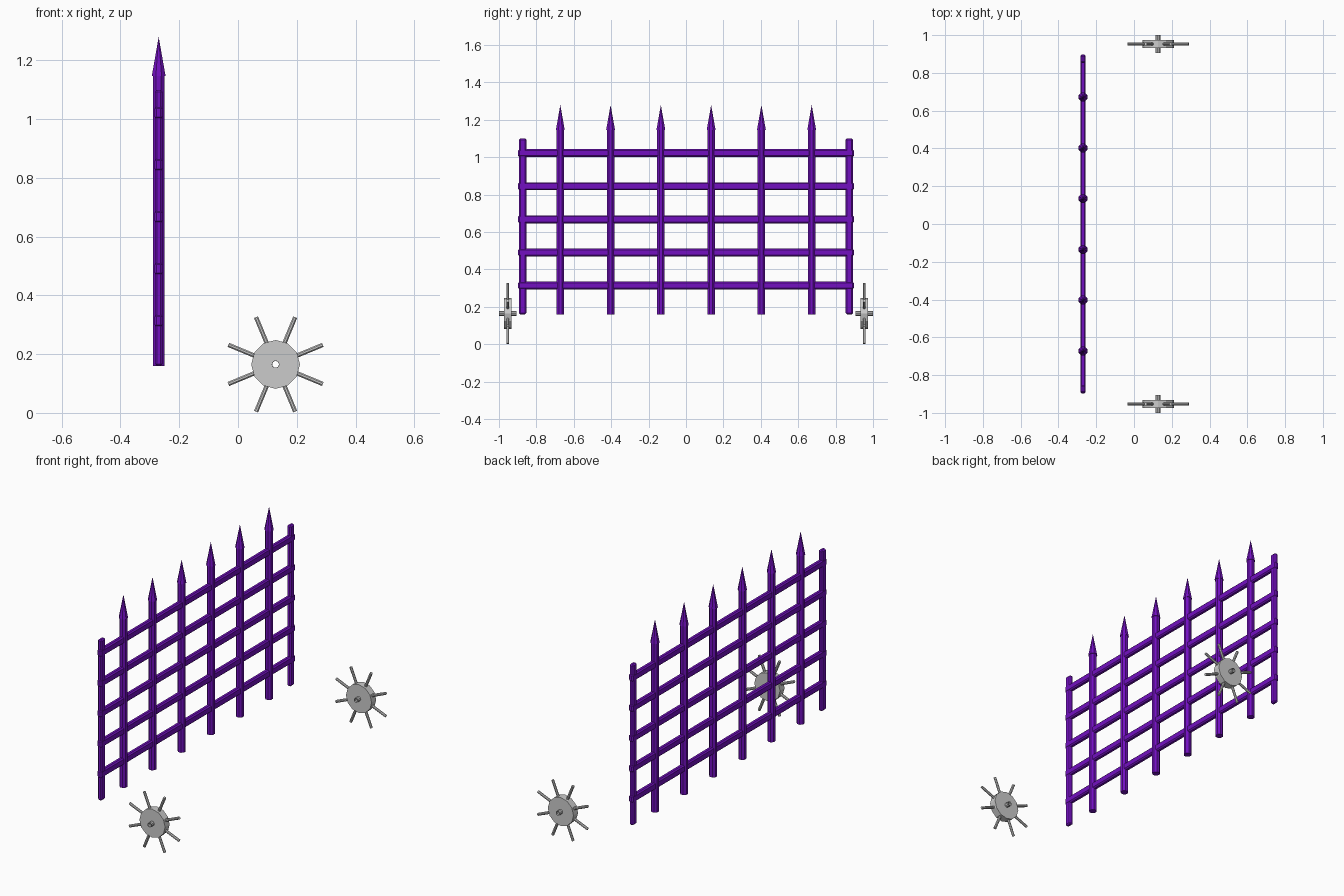
import bpy, bmesh, math
from mathutils import Matrix, Vector

if "Cube" in bpy.data.objects:
    bpy.data.objects.remove(bpy.data.objects["Cube"])

purple = bpy.data.materials.new("purple_metal")
purple.diffuse_color = (0.17, 0.005, 0.53, 1)
purple.use_nodes = True
purple.node_tree.nodes["Principled BSDF"].inputs["Base Color"].default_value = purple.diffuse_color
FX = -0.27                       # plane of the fence
WX, WZ = 0.128, 0.165            # wheel centre


def finish(bm, name, mat=None):
    bmesh.ops.recalc_face_normals(bm, faces=bm.faces)
    me = bpy.data.meshes.new(name)
    bm.to_mesh(me)
    bm.free()
    ob = bpy.data.objects.new(name, me)
    bpy.context.collection.objects.link(ob)
    if mat:
        me.materials.append(mat)
    return ob


def bar(name, centre, size):
    """Flat bar with chamfered edges."""
    bm = bmesh.new()
    bmesh.ops.create_cube(bm, size=1)
    bmesh.ops.scale(bm, vec=size, verts=bm.verts)
    bmesh.ops.bevel(bm, geom=list(bm.edges), offset=0.007, segments=1, affect='EDGES')
    bmesh.ops.translate(bm, vec=centre, verts=bm.verts)
    return finish(bm, name, purple)


def cone(bm, r1, r2, z0, z1, sides, xform=Matrix()):
    m = xform @ Matrix.Translation((0, 0, (z0 + z1) / 2)) @ Matrix.Rotation(math.pi / sides, 4, 'Z')
    bmesh.ops.create_cone(bm, cap_ends=True, segments=sides, radius1=r1,
                          radius2=r2, depth=z1 - z0, matrix=m)


# Fence end posts and rails
for i, y in enumerate((-0.873, 0.873)):
    bar(f"end_post_{i + 1}", (FX, y, 0.63), (0.026, 0.04, 0.94))
for i in range(5):
    bar(f"rail_{i + 1}", (FX, 0, 0.314 + i * 0.177), (0.028, 1.794, 0.042))

# Pickets with spear tips
for i in range(6):
    bm = bmesh.new()
    at = Matrix.Translation((FX, -0.672 + i * 0.2688, 0))
    cone(bm, 0.0218, 0.0218, 0.16, 1.146, 8, at)
    cone(bm, 0.0255, 0, 1.146, 1.28, 8, at)
    finish(bm, f"picket_{i + 1}", purple)


def lathe(bm, profile, sides, closed):
    """Revolve (radius, y) points around the y axis."""
    rings = []
    for k in range(sides):
        a = 2 * math.pi * k / sides
        rings.append([bm.verts.new((r * math.cos(a), y, r * math.sin(a))) for r, y in profile])
    n = len(profile)
    for k in range(sides):
        p, q = rings[k], rings[(k + 1) % sides]
        for j in range(n if closed else n - 1):
            bm.faces.new((p[j], p[(j + 1) % n], q[(j + 1) % n], q[j]))


# Spur wheels: pierced disc, hollow hub and eight spokes
for i, y in enumerate((-0.953, 0.953)):
    place = Vector((WX, y, WZ))
    bm = bmesh.new()
    lathe(bm, [(0.012, -0.021), (0.083, -0.021), (0.083, 0.021), (0.012, 0.021)], 12, True)
    finish(bm, f"wheel_disc_{i + 1}").location = place
    bm = bmesh.new()
    lathe(bm, [(0.0115, -0.047), (0.0135, -0.047), (0.0135, 0.047), (0.0115, 0.047)], 10, True)
    finish(bm, f"wheel_hub_{i + 1}").location = place
    bm = bmesh.new()
    for k in range(8):
        cone(bm, 0.008, 0.008, 0.03, 0.174, 8,
             Matrix.Rotation(math.radians(22.5 + 45 * k), 4, 'Y'))
    finish(bm, f"wheel_spokes_{i + 1}").location = place
